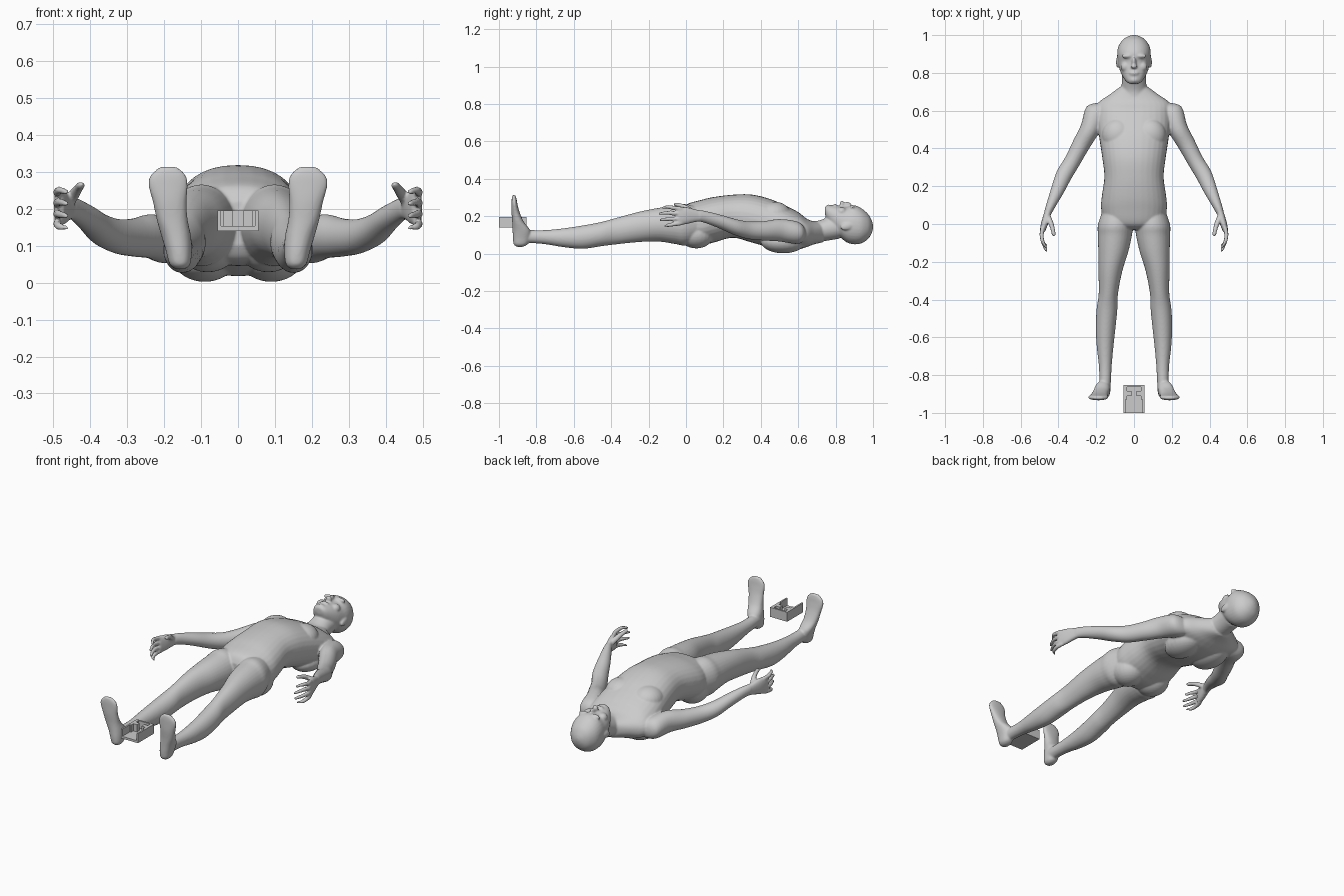
import bpy, bmesh, math
from mathutils import Vector, Matrix

X, Y, Z = Vector((1, 0, 0)), Vector((0, 1, 0)), Vector((0, 0, 1))
bm = bmesh.new()


def spline(p, steps=5):
    """Catmull-Rom through rows of numbers."""
    out = []
    for i in range(len(p) - 1):
        a, b, c, d = p[max(i - 1, 0)], p[i], p[i + 1], p[min(i + 2, len(p) - 1)]
        for k in range(steps):
            t = k / steps
            out.append([0.5 * (2 * q + (r - o) * t + (2 * o - 5 * q + 4 * r - s) * t * t
                               + (3 * q - o - 3 * r + s) * t ** 3) for o, q, r, s in zip(a, b, c, d)])
    return out + [list(p[-1])]


def loft(rows, u=X, v=Z, side=1, power=1.0, n=32):
    """Closed tube; rows are x, y, z, half size along u, half size along v."""
    rings = []
    for x, y, z, a, b in spline(rows):
        ring = []
        for k in range(n):
            t = 2 * math.pi * k / n
            c, s = math.cos(t), math.sin(t)
            c, s = math.copysign(abs(c) ** power, c), math.copysign(abs(s) ** power, s)
            p = Vector((x, y, z)) + u * (a * c) + v * (b * s)
            ring.append(bm.verts.new((p.x * side, p.y, p.z)))
        rings.append(ring)
    for r, q in zip(rings, rings[1:]):
        for k in range(n):
            bm.faces.new((r[k], r[(k + 1) % n], q[(k + 1) % n], q[k]))
    bm.faces.new(rings[0])
    bm.faces.new(rings[-1])


def along_y(rows, side=1, power=1.0):
    """Rows are y, centre x, half width, low z, high z."""
    loft([(x, y, (lo + hi) / 2, w, (hi - lo) / 2) for y, x, w, lo, hi in rows], side=side, power=power)


def blob(x, y, z, rx, ry, rz, tilt=0):
    m = Matrix.Translation((x, y, z)) @ Matrix.Rotation(tilt, 4, 'X') @ Matrix.Diagonal((rx, ry, rz, 1))
    bmesh.ops.create_uvsphere(bm, u_segments=24, v_segments=16, radius=1, matrix=m)


# torso
along_y([(-.03, 0, .09, .10, .22), (0, 0, .15, .06, .262), (.08, 0, .174, .045, .287),
         (.15, 0, .170, .06, .303), (.25, 0, .157, .085, .315), (.35, 0, .168, .06, .316),
         (.45, 0, .183, .032, .292), (.53, 0, .193, .018, .258), (.60, 0, .192, .022, .222),
         (.645, 0, .185, .035, .187), (.685, 0, .13, .05, .172), (.73, 0, .068, .06, .165)], power=.9)
# neck
along_y([(.64, 0, .08, .05, .18), (.70, 0, .07, .06, .175), (.76, 0, .064, .07, .195),
         (.82, 0, .066, .08, .21)])
# head
along_y([(.742, 0, .022, .215, .248), (.755, 0, .042, .175, .258), (.785, 0, .062, .13, .258),
         (.82, 0, .077, .092, .255), (.86, 0, .085, .06, .252), (.90, 0, .089, .05, .259),
         (.94, 0, .083, .056, .241), (.975, 0, .06, .08, .21), (.993, 0, .032, .11, .178),
         (1.0, 0, .01, .135, .155)], power=.93)
# nose, mouth, chin, brow, cheeks, ears
blob(0, .85, .257, .012, .034, .017, .35)
blob(0, .834, .265, .017, .012, .019)
blob(0, .797, .252, .026, .013, .014)
blob(0, .763, .247, .025, .016, .016)
for s in (-1, 1):
    blob(s * .035, .889, .248, .032, .012, .013)
    blob(s * .045, .832, .225, .026, .026, .024)
    blob(s * .086, .857, .145, .009, .032, .019, .2)

for s in (-1, 1):
    # shoulder blades, chest and buttocks
    blob(s * .09, .52, .065, .085, .12, .063)
    blob(s * .085, .47, .21, .085, .09, .068)
    blob(s * .082, .055, .105, .086, .095, .077)
    # leg
    along_y([(.10, .085, .07, .08, .24), (0, .098, .092, .045, .265), (-.06, .101, .09, .052, .257),
             (-.15, .110, .079, .065, .244), (-.25, .125, .063, .062, .224), (-.37, .136, .051, .05, .192),
             (-.45, .143, .055, .04, .17), (-.55, .150, .052, .026, .151), (-.65, .153, .044, .034, .136),
             (-.75, .152, .034, .05, .126), (-.83, .153, .031, .056, .126), (-.89, .156, .03, .05, .13)], s)
    # foot, toes up
    loft([(.156, -.888, .036, .012, .015), (.157, -.884, .05, .028, .037), (.160, -.879, .085, .035, .047),
          (.167, -.880, .125, .04, .047), (.178, -.898, .17, .042, .031), (.185, -.911, .22, .046, .022),
          (.189, -.917, .265, .054, .016), (.189, -.919, .292, .047, .013), (.188, -.92, .314, .022, .008)],
         X, Y, s, .9)
    # arm
    loft([(.15, .625, .105, .035, .04), (.195, .590, .112, .064, .06), (.235, .50, .125, .052, .06),
          (.28, .42, .122, .047, .052), (.325, .335, .125, .043, .047), (.37, .26, .143, .043, .043),
          (.405, .18, .172, .036, .037), (.44, .10, .197, .025, .032), (.455, .065, .203, .021, .031)],
         Vector((.87, .5, 0)), Z, s)
    # palm
    loft([(.447, .09, .20, .019, .028), (.46, .05, .203, .019, .034), (.474, .0, .203, .019, .046),
          (.485, -.04, .20, .014, .048)], X, Z, s, .85)
    # fingers
    for z, tip, end in ((.239, .25, -.122), (.213, .218, -.14), (.187, .185, -.135), (.163, .152, -.11)):
        loft([(.482, -.02, z, .012, .012), (.489, -.055, z * .6 + tip * .4, .0115, .0115),
              (.483, -.095, tip, .0105, .0105), (.466, end, tip - .004, .008, .008),
              (.463, end - .006, tip - .005, .003, .003)], X, Z, s, n=14)
    # thumb
    loft([(.455, .045, .217, .014, .016), (.442, .01, .24, .015, .016), (.431, -.025, .256, .0125, .0125),
          (.425, -.055, .263, .011, .010), (.424, -.066, .265, .004, .004)], X, Z, s, n=14)

bmesh.ops.recalc_face_normals(bm, faces=bm.faces)


def to_object(name):
    me = bpy.data.meshes.new(name)
    bm.to_mesh(me)
    bm.free()
    ob = bpy.data.objects.new(name, me)
    bpy.context.collection.objects.link(ob)
    return ob


# fuse the parts into one smooth skin
body = to_object("body")
rm = body.modifiers.new("fuse", 'REMESH')
rm.mode, rm.voxel_size, rm.use_smooth_shade = 'VOXEL', .005, True
sm = body.modifiers.new("soften", 'SMOOTH')
sm.factor, sm.iterations = .5, 7

# small open box between the feet
bm = bmesh.new()


def box(x0, x1, y0, y1, z0, z1):
    m = Matrix.Translation(((x0 + x1) / 2, (y0 + y1) / 2, (z0 + z1) / 2)) @ \
        Matrix.Diagonal((x1 - x0, y1 - y0, z1 - z0, 1))
    bmesh.ops.create_cube(bm, size=1, matrix=m)


box(-.055, .055, -1.0, -.853, .14, .153)          # floor
box(-.055, .055, -.863, -.853, .153, .195)        # rear wall
for s in (-1, 1):
    def side_box(a, b, *r):
        box(min(s * a, s * b), max(s * a, s * b), *r)
    side_box(.046, .055, -1.0, -.863, .153, .195)   # side wall
    side_box(.038, .046, -.93, -.863, .153, .195)   # inner step
    side_box(.014, .038, -.91, -.885, .153, .195)   # slotted cross wall
to_object("foot_box")
